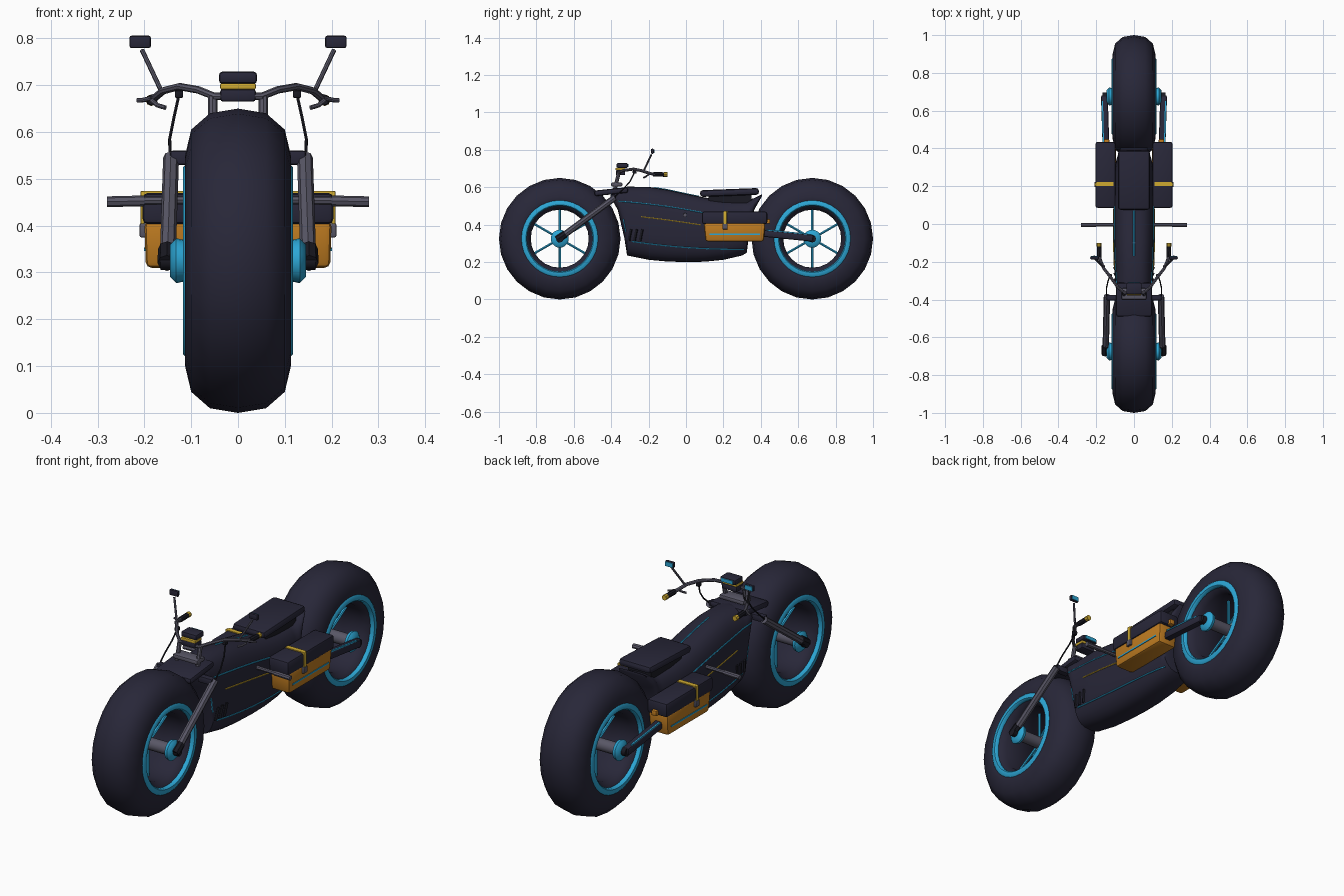
import bpy, bmesh, math
from mathutils import Vector, Matrix

if "Cube" in bpy.data.objects:
    bpy.data.objects.remove(bpy.data.objects["Cube"])


def material(name, rgb):
    m = bpy.data.materials.new(name)
    m.diffuse_color = (*rgb, 1)
    m.use_nodes = True
    m.node_tree.nodes["Principled BSDF"].inputs["Base Color"].default_value = m.diffuse_color
    return m


NAVY = material("dark navy", (0.021, 0.02, 0.04))
BLACK = material("near black", (0.01, 0.01, 0.016))
GREY = material("steel grey", (0.10, 0.096, 0.135))
CYAN = material("bright cyan", (0.025, 0.38, 0.66))
ORANGE = material("amber orange", (0.52, 0.20, 0.015))
YELLOW = material("gold yellow", (0.62, 0.40, 0.03))


def finish(ob, mat, angle=40):
    ob.data.materials.append(mat)
    bpy.ops.object.select_all(action='DESELECT')
    ob.select_set(True)
    bpy.context.view_layer.objects.active = ob
    if ob.type == 'CURVE':
        bpy.ops.object.convert(target='MESH')
    bpy.ops.object.shade_smooth_by_angle(angle=math.radians(angle))
    return ob


def from_bm(name, bm, mat, angle=40):
    bmesh.ops.recalc_face_normals(bm, faces=bm.faces)
    me = bpy.data.meshes.new(name)
    bm.to_mesh(me)
    bm.free()
    ob = bpy.data.objects.new(name, me)
    bpy.context.collection.objects.link(ob)
    return finish(ob, mat, angle)


def box(name, lo, hi, mat, bevel=0.0, taper=1.0, matrix=None):
    """Bevelled box between two corners; taper narrows the lower face."""
    lo, hi = Vector(lo), Vector(hi)
    bm = bmesh.new()
    bmesh.ops.create_cube(bm, size=1)
    for v in bm.verts:
        if v.co.z < 0:
            v.co.x *= taper
            v.co.y *= taper
        v.co = Vector([c * d for c, d in zip(v.co, hi - lo)]) + (lo + hi) / 2
    if bevel:
        bmesh.ops.bevel(bm, geom=bm.edges[:], offset=bevel, segments=2,
                        profile=0.5, affect='EDGES')
    if matrix:
        bm.transform(matrix)
    return from_bm(name, bm, mat)


def beam(name, a, b, wide, thick, mat, bevel=0.0):
    """Rectangular bar from a to b."""
    a, b = Vector(a), Vector(b)
    d = b - a
    m = Matrix.Translation((a + b) / 2) @ d.to_track_quat('Y', 'Z').to_matrix().to_4x4()
    h = Vector((wide, d.length, thick)) / 2
    return box(name, -h, h, mat, bevel, 1, m)


def tube(name, pts, radius, mat, sides=2):
    cu = bpy.data.curves.new(name, 'CURVE')
    cu.dimensions = '3D'
    cu.bevel_depth = radius
    cu.bevel_resolution = sides
    cu.use_fill_caps = True
    sp = cu.splines.new('POLY')
    sp.points.add(len(pts) - 1)
    for p, q in zip(sp.points, pts):
        p.co = (*q, 1)
    ob = bpy.data.objects.new(name, cu)
    bpy.context.collection.objects.link(ob)
    return finish(ob, mat)


def lathe(name, profile, centre, mat, steps=24, closed=True, angle=45):
    """Turn (x, radius) points about the x axis."""
    bm = bmesh.new()
    rings = []
    for i in range(steps):
        t = 2 * math.pi * i / steps
        rings.append([bm.verts.new((x + centre[0], r * math.sin(t) + centre[1],
                                    r * math.cos(t) + centre[2])) for x, r in profile])
    n = len(profile)
    for i in range(steps):
        a, b = rings[i], rings[(i + 1) % steps]
        for j in range(n if closed else n - 1):
            k = (j + 1) % n
            bm.faces.new((a[j], a[k], b[k], b[j]))
    if not closed:
        bm.faces.new([r[0] for r in rings])
        bm.faces.new([r[-1] for r in rings])
    return from_bm(name, bm, mat, angle)


# Wheels
half_tyre = [(0.113, 0.205), (0.113, 0.225), (0.1, 0.28), (0.06, 0.315)]
tyre = half_tyre + [(0, 0.325)] + [(-x, r) for x, r in reversed(half_tyre)]
tyre = [(0.1, 0.175)] + tyre + [(-0.1, 0.175), (-0.07, 0.155), (0.07, 0.155)]
for end, y in (("front", -0.675), ("rear", 0.675)):
    c = (0, y, 0.325)
    lathe(end + "_tyre", tyre, c, NAVY)
    lathe(end + "_axle", [(-0.12, 0.028), (0.12, 0.028)], c, GREY, 16, False)
    for k in range(6):
        t = k * math.pi / 3
        d = Vector((0, math.sin(t), math.cos(t)))
        tube(f"{end}_spoke_{k}", [Vector(c) + d * 0.02, Vector(c) + d * 0.165], 0.007, CYAN, 1)
    for s in (-1, 1):
        lathe(end + "_rim_ring", [(s * 0.098, 0.175), (s * 0.112, 0.175), (s * 0.118, 0.181),
                                  (s * 0.118, 0.199), (s * 0.112, 0.206), (s * 0.098, 0.206)],
              c, CYAN, 36)
        lathe(end + "_hub_disc", [(s * 0.112, 0.03), (s * 0.118, 0.045), (s * 0.132, 0.048),
                                  (s * 0.145, 0.034)], c, CYAN, 20, False)
        lathe(end + "_axle_cap", [(s * 0.14, 0.02), (s * 0.166, 0.02)], c, BLACK, 12, False)

# Body hull: y, bottom z, top z, half width
STATIONS = [(-0.40, 0.54, 0.58, 0.075), (-0.365, 0.48, 0.59, 0.09), (-0.33, 0.33, 0.60, 0.097),
            (-0.315, 0.235, 0.603, 0.099), (-0.2, 0.212, 0.602, 0.105), (-0.1, 0.203, 0.587, 0.108),
            (0.0, 0.2, 0.565, 0.109), (0.1, 0.202, 0.545, 0.108), (0.2, 0.212, 0.532, 0.105),
            (0.3, 0.235, 0.53, 0.1), (0.325, 0.25, 0.532, 0.097), (0.345, 0.41, 0.536, 0.092),
            (0.365, 0.48, 0.542, 0.085), (0.405, 0.55, 0.562, 0.07)]
POWER = 2.8


def section(y):
    for a, b in zip(STATIONS, STATIONS[1:]):
        if a[0] <= y <= b[0]:
            t = (y - a[0]) / (b[0] - a[0])
            return [p + (q - p) * t for p, q in zip(a, b)][1:]


def on_body(y, z, side):
    lo, hi, w = section(y)
    t = min(1, abs(2 * (z - lo) / (hi - lo) - 1))
    return (side * w * (1 - t ** POWER) ** (1 / POWER), y, z)


bm = bmesh.new()
loops = []
for y, lo, hi, w in STATIONS:
    ring = []
    for i in range(32):
        t = 2 * math.pi * i / 32
        cx, cz = [math.copysign(abs(f) ** (2 / POWER), f) for f in (math.cos(t), math.sin(t))]
        ring.append(bm.verts.new((w * cx, y, (lo + hi) / 2 + (hi - lo) / 2 * cz)))
    loops.append(ring)
for a, b in zip(loops, loops[1:]):
    for i in range(32):
        bm.faces.new((a[i], a[(i + 1) % 32], b[(i + 1) % 32], b[i]))
bm.faces.new(loops[0])
bm.faces.new(loops[-1])
from_bm("body", bm, NAVY, 50)


# Body trim lines
def trim(name, y0, z0, y1, z1, mat, side, bow=0.0, n=14):
    pts = []
    for i in range(n + 1):
        t = i / n
        pts.append(on_body(y0 + (y1 - y0) * t, z0 + (z1 - z0) * t + bow * 4 * t * (1 - t), side))
    tube(name, pts, 0.0035, mat, 1)


tube("top_trim", [(0, -0.17 + 0.03 * i, section(-0.17 + 0.03 * i)[1]) for i in range(9)],
     0.004, CYAN, 1)
for s in (-1, 1):
    trim("upper_trim", -0.36, 0.525, 0.1, 0.462, CYAN, s, 0.008)
    trim("middle_trim", -0.24, 0.442, 0.08, 0.398, YELLOW, s, 0.002)
    trim("lower_trim", -0.29, 0.31, 0.31, 0.268, CYAN, s, -0.012)
    trim("front_trim", -0.335, 0.43, -0.322, 0.36, CYAN, s, 0, 4)
    for k in range(3):
        y = -0.305 + 0.03 * k
        beam("vent", on_body(y, 0.315, s), on_body(y + 0.012, 0.375, s), 0.012, 0.012, BLACK)

# Neck cover over the front wheel, seat
beam("neck_cover", (0, -0.49, 0.567), (0, -0.31, 0.586), 0.19, 0.03, NAVY, 0.012)
beam("seat", (0, 0.075, 0.566), (0, 0.39, 0.578), 0.17, 0.036, NAVY, 0.015)
box("seat_base", (-0.06, 0.12, 0.51), (0.06, 0.35, 0.56), BLACK)

# Steering head, clamp and instrument
box("clamp", (-0.065, -0.40, 0.605), (0.065, -0.34, 0.625), GREY, 0.006)
box("lamp_base", (-0.038, -0.375, 0.665), (0.038, -0.325, 0.692), NAVY, 0.006)
box("lamp_band", (-0.038, -0.378, 0.691), (0.038, -0.325, 0.704), YELLOW, 0.003)
box("lamp_top", (-0.041, -0.372, 0.703), (0.041, -0.31, 0.729), NAVY, 0.008)
box("dial_screen", (-0.03, -0.311, 0.708), (0.03, -0.307, 0.725), CYAN)

for s in (-1, 1):
    # Fork, riser and handlebar
    tube("fork_leg", [(s * 0.15, -0.665, 0.335), (s * 0.143, -0.38, 0.545)], 0.017, GREY)
    tube("fork_foot", [(s * 0.152, -0.69, 0.32), (s * 0.151, -0.645, 0.35)], 0.02, BLACK)
    beam("fork_bridge", (s * 0.07, -0.39, 0.545), (s * 0.145, -0.39, 0.545), 0.03, 0.03, NAVY, 0.005)
    tube("riser", [(s * 0.054, -0.38, 0.59), (s * 0.054, -0.36, 0.675)], 0.01, GREY)
    tube("handlebar", [(0, -0.365, 0.676), (s * 0.05, -0.365, 0.676), (s * 0.085, -0.335, 0.69),
                       (s * 0.125, -0.28, 0.697), (s * 0.16, -0.235, 0.688),
                       (s * 0.178, -0.19, 0.673), (s * 0.183, -0.16, 0.669)], 0.008, GREY)
    tube("grip", [(s * 0.183, -0.175, 0.669), (s * 0.185, -0.115, 0.668)], 0.012, BLACK)
    tube("grip_end", [(s * 0.185, -0.118, 0.668), (s * 0.185, -0.1, 0.668)], 0.0125, YELLOW)
    tube("lever", [(s * 0.185, -0.19, 0.672), (s * 0.205, -0.175, 0.668),
                   (s * 0.215, -0.17, 0.668)], 0.005, GREY)
    tube("lever_blade", [(s * 0.185, -0.2, 0.668), (s * 0.172, -0.215, 0.657),
                         (s * 0.155, -0.225, 0.652)], 0.005, GREY)
    # Mirrors
    tube("mirror_stem", [(s * 0.165, -0.225, 0.69), (s * 0.205, -0.185, 0.775)], 0.005, GREY)
    box("mirror", (s * 0.209 - 0.023, -0.187, 0.779), (s * 0.209 + 0.023, -0.172, 0.806), NAVY, 0.005)
    box("mirror_glass", (s * 0.209 - 0.019, -0.173, 0.782), (s * 0.209 + 0.019, -0.169, 0.803), CYAN)
    # Control cable
    box("cable_clip", (s * 0.126 - 0.009, -0.285, 0.673), (s * 0.126 + 0.009, -0.265, 0.689), BLACK, 0.003)
    tube("cable", [(s * 0.126, -0.275, 0.68), (s * 0.137, -0.3, 0.63),
                   (s * 0.146, -0.34, 0.585), (s * 0.145, -0.385, 0.545)], 0.0035, BLACK, 1)
    # Foot pegs
    tube("foot_peg", [(s * 0.09, -0.005, 0.455), (s * 0.21, -0.005, 0.453)], 0.009, GREY)
    tube("peg_grip", [(s * 0.2, -0.005, 0.453), (s * 0.28, -0.005, 0.451)], 0.0115, GREY)
    # Side bags
    box("bag_lower", (s * 0.148 - 0.052, 0.095, 0.31), (s * 0.148 + 0.052, 0.425, 0.41), ORANGE, 0.012, 0.94)
    box("bag_lid", (s * 0.151 - 0.053, 0.085, 0.403), (s * 0.151 + 0.053, 0.435, 0.47), NAVY, 0.012)
    box("bag_strap", (s * 0.155 - 0.047, 0.2, 0.466), (s * 0.155 + 0.047, 0.222, 0.474), YELLOW)
    box("bag_buckle", (s * 0.204 - 0.004, 0.2, 0.385), (s * 0.204 + 0.004, 0.218, 0.474), YELLOW, 0.002)
    box("bag_latch", (s * 0.202 - 0.008, 0.195, 0.375), (s * 0.202 + 0.008, 0.223, 0.405), GREY, 0.003)
    box("bag_trim", (s * 0.196 - 0.005, 0.125, 0.346), (s * 0.196 + 0.005, 0.395, 0.353), CYAN)
    box("bag_lamp", (s * 0.145 - 0.014, 0.425, 0.405), (s * 0.145 + 0.014, 0.45, 0.43), ORANGE, 0.005)
    # Swing arm
    beam("swing_arm", (s * 0.145, 0.3, 0.365), (s * 0.157, 0.68, 0.327), 0.036, 0.036, NAVY, 0.008)
    beam("swing_arm_trim", (s * 0.163, 0.43, 0.3715), (s * 0.168, 0.65, 0.3495), 0.008, 0.006, CYAN)
